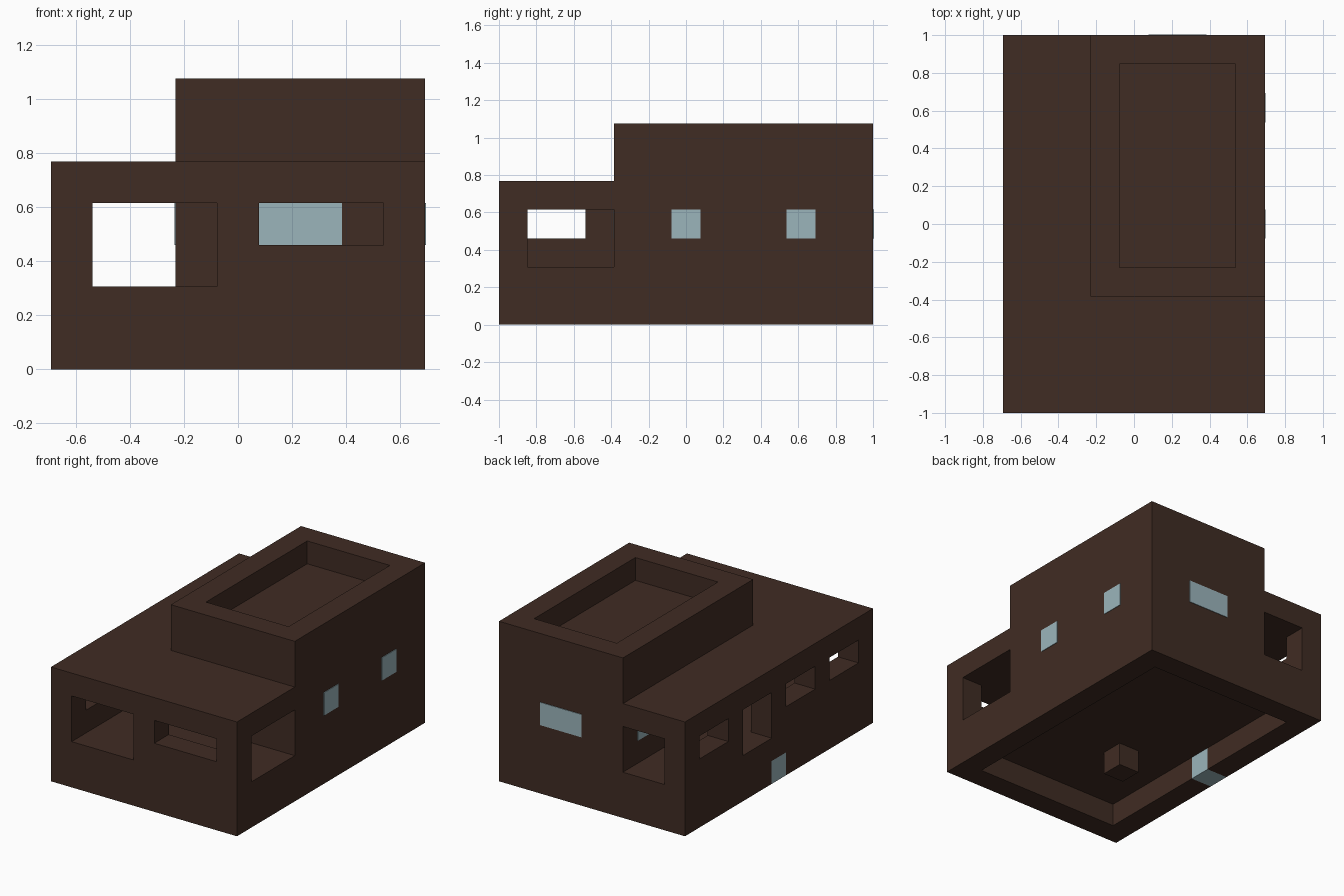
import bpy
import bmesh
from mathutils import Vector

U = 1 / 13          # building module
SKIN = 0.05         # glass plate thickness in modules

if "Cube" in bpy.data.objects:
    bpy.data.objects.remove(bpy.data.objects["Cube"])


def make_material(name, color):
    mat = bpy.data.materials.new(name)
    mat.use_nodes = True
    mat.diffuse_color = color
    mat.node_tree.nodes["Principled BSDF"].inputs["Base Color"].default_value = color
    return mat


brown = make_material("dark_brown", (0.051, 0.025, 0.017, 1))
glass = make_material("pale_blue_glass", (0.33, 0.46, 0.50, 1))


def build(name, boxes, mat=brown):
    """One object from boxes given as (x range, y range, z range) in modules."""
    bm = bmesh.new()
    for spans in boxes:
        low = Vector(s[0] for s in spans)
        high = Vector(s[1] for s in spans)
        for v in bmesh.ops.create_cube(bm, size=1)["verts"]:
            v.co = [(l + h) / 2 + c * (h - l) for l, h, c in zip(low, high, v.co)]
            v.co *= U
    mesh = bpy.data.meshes.new(name)
    bm.to_mesh(mesh)
    bm.free()
    mesh.materials.append(mat)
    obj = bpy.data.objects.new(name, mesh)
    bpy.context.collection.objects.link(obj)
    return obj


def ring(x, y, z, t=2):
    """Four wall boxes of thickness t inside a rectangle."""
    inner = (y[0] + t, y[1] - t)
    return [(x, (y[0], inner[0]), z), (x, (inner[1], y[1]), z),
            ((x[0], x[0] + t), inner, z), ((x[1] - t, x[1]), inner, z)]


def pierced_wall(name, along, depth, openings, along_x):
    """Wall with piers between openings and a sill block below raised ones."""
    parts, start = [], along[0]
    for a, b, sill in openings:
        if a > start:
            parts.append(((start, a), STOREY))
        if sill > STOREY[0]:
            parts.append(((a, b), (STOREY[0], sill)))
        start = b
    if start < along[1]:
        parts.append(((start, along[1]), STOREY))
    build(name, [(s, depth, z) if along_x else (depth, s, z) for s, z in parts])


FULL_X, FULL_Y = (-9, 9), (-13, 13)
ROOM_X, ROOM_Y = (-3, 9), (-5, 13)
STOREY, WINDOW = (4, 8), (6, 8)

# Base: hollow plinth with one glass block, and a pier under the room corner
plinth = ring(FULL_X, FULL_Y, (0, 2))
plinth[2] = ((-9, -7), (-11, -1), (0, 2))
plinth.append(((-9, -7), (1, 11), (0, 2)))
build("plinth", plinth)
build("plinth_glass_block", [((-9, -7), (-1, 1), (0, 2))], glass)
build("foundation_pier", [((-3, -1), (-5, -3), (0, 2))])
build("floor_slab", [(FULL_X, FULL_Y, (2, 4))])

# Main storey: enclosed room wrapped by a gallery on the front and one side
build("inner_room", [(ROOM_X, ROOM_Y, STOREY)])
pierced_wall("front_gallery_wall", (-7, 9), (-13, -11),
             [(-7, -1, 4), (1, 7, 6)], True)
pierced_wall("side_gallery_wall", FULL_Y, (-9, -7),
             [(-11, -7, 6), (-5, -1, 6), (1, 5, 4), (7, 11, 6)], False)
build("gallery_roof", [(FULL_X, FULL_Y, (8, 10))])

# Upper block with a sunken roof terrace
build("upper_block", [(ROOM_X, ROOM_Y, (10, 12))])
build("roof_parapet", ring(ROOM_X, ROOM_Y, (12, 14)))

# Window panes laid on the room walls
build("front_window", [((1, 5), (-5 - SKIN, -5), WINDOW)], glass)
build("back_window", [((1, 5), (13, 13 + SKIN), WINDOW)], glass)
build("gallery_window", [((-3 - SKIN, -3), (7, 11), WINDOW)], glass)
build("outer_side_windows",
      [((9, 9 + SKIN), (y, y + 2), WINDOW) for y in (-1, 7)], glass)
